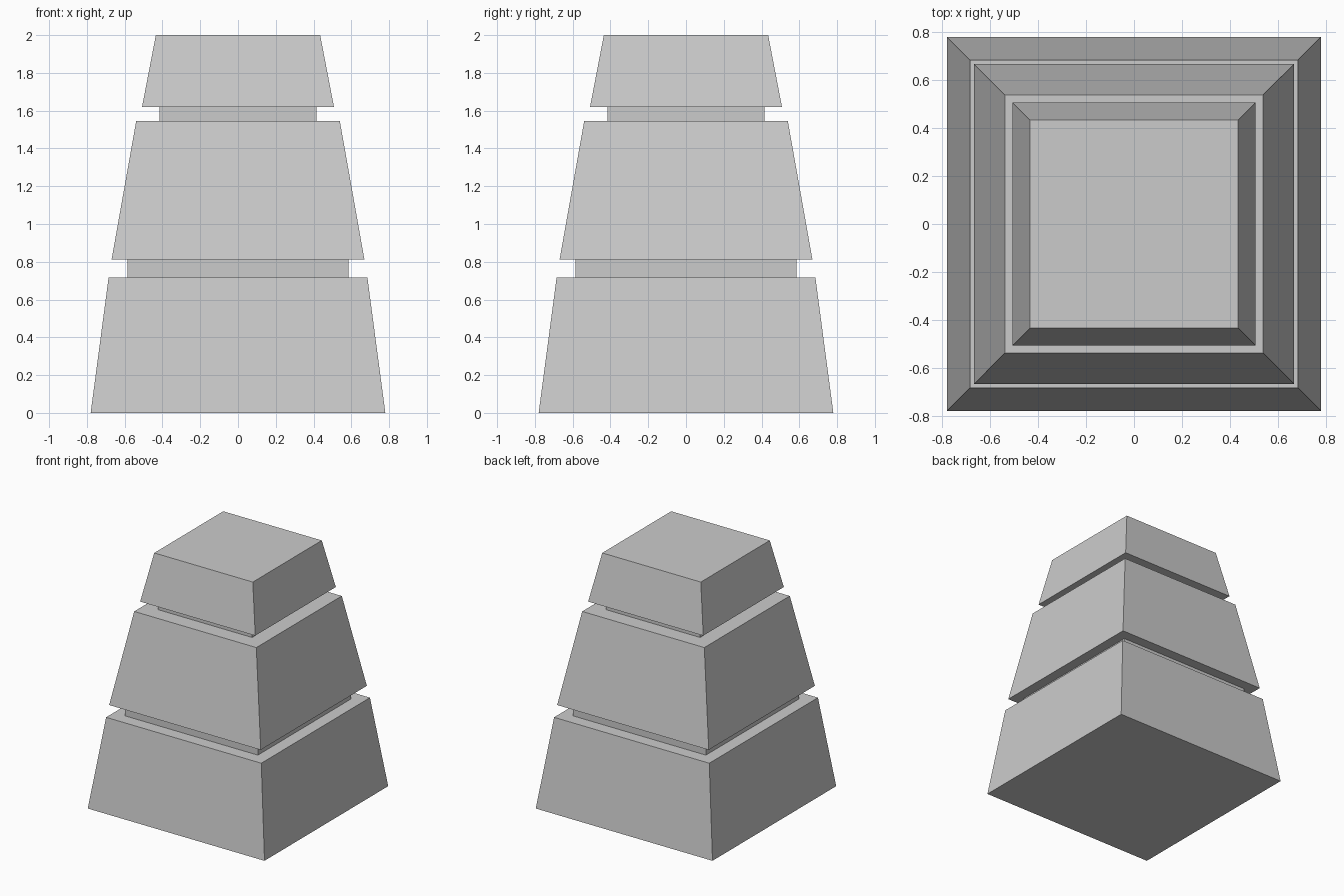
import bpy
import bmesh

if "Cube" in bpy.data.objects:
    bpy.data.objects.remove(bpy.data.objects["Cube"])


def square_tier(name, z0, z1, half0, half1):
    """Closed square block tapering from half-width half0 to half1."""
    bm = bmesh.new()
    rings = [[bm.verts.new((sx * h, sy * h, z))
              for sx, sy in ((-1, -1), (1, -1), (1, 1), (-1, 1))]
             for z, h in ((z0, half0), (z1, half1))]
    low, high = rings
    bm.faces.new(low[::-1])
    bm.faces.new(high)
    for i in range(4):
        j = (i + 1) % 4
        bm.faces.new((low[i], low[j], high[j], high[i]))
    mesh = bpy.data.meshes.new(name)
    bm.to_mesh(mesh)
    bm.free()
    bpy.context.collection.objects.link(bpy.data.objects.new(name, mesh))


# Tapered blocks separated by recessed straight necks
square_tier("base_block", 0.0, 0.717, 0.78, 0.685)
square_tier("lower_neck", 0.717, 0.813, 0.586, 0.586)
square_tier("middle_block", 0.813, 1.545, 0.669, 0.539)
square_tier("upper_neck", 1.545, 1.62, 0.415, 0.415)
square_tier("top_block", 1.62, 2.0, 0.508, 0.435)
